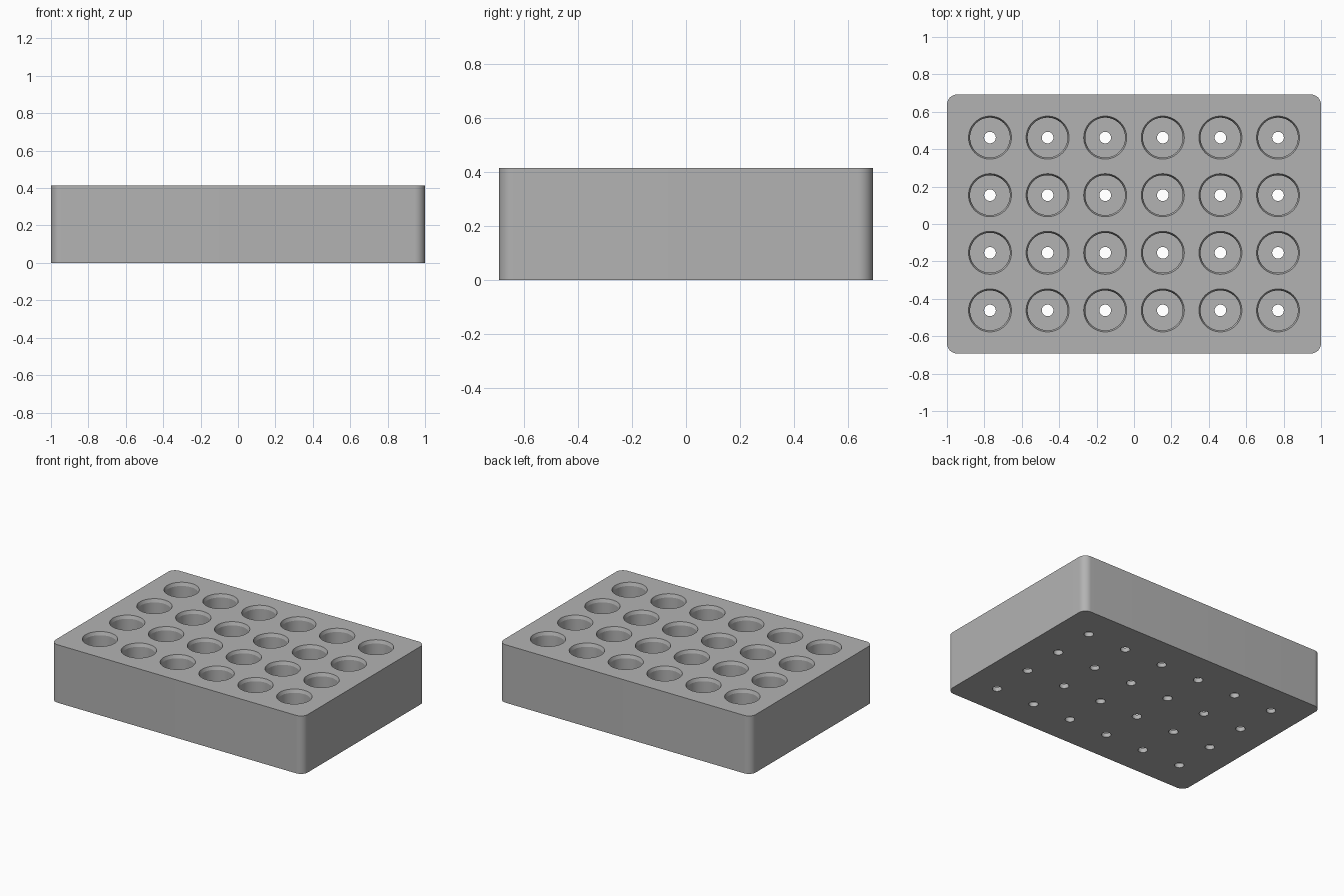
import bpy, bmesh, math
from mathutils import Matrix

WIDTH, DEPTH, HEIGHT = 2.0, 1.385, 0.415
CORNER, FLOOR, PITCH = 0.055, 0.031, 0.308
COLUMNS, ROWS = 6, 4
BORE_R, RIM_R, DRAIN_R, CHAMFER = 0.1065, 0.115, 0.031, 0.023

cube = bpy.data.objects.get("Cube")
if cube:
    bpy.data.objects.remove(cube)

# Single grey material
grey = bpy.data.materials.new("plain grey")
grey.use_nodes = True
colour = (0.45, 0.45, 0.45, 1)
grey.diffuse_color = colour
grey.node_tree.nodes["Principled BSDF"].inputs["Base Color"].default_value = colour


def make_object(name, bm):
    bmesh.ops.recalc_face_normals(bm, faces=bm.faces)
    mesh = bpy.data.meshes.new(name)
    bm.to_mesh(mesh)
    bm.free()
    mesh.materials.append(grey)
    obj = bpy.data.objects.new(name, mesh)
    bpy.context.collection.objects.link(obj)
    return obj


def add_turned(bm, profile, x, y, sides=64):
    """Closed turned solid from (radius, height) pairs, bottom to top."""
    rings = []
    for r, z in profile:
        ring = bmesh.ops.create_circle(
            bm, segments=sides, radius=r, matrix=Matrix.Translation((x, y, z)))
        rings.append(ring["verts"])
    for low, high in zip(rings, rings[1:]):
        for i in range(sides):
            j = (i + 1) % sides
            bm.faces.new((low[i], low[j], high[j], high[i]))
    bm.faces.new(rings[0])
    bm.faces.new(rings[-1])


# Block with rounded upright corners
bm = bmesh.new()
bmesh.ops.create_cube(bm, size=1, matrix=Matrix.Translation((0, 0, HEIGHT / 2))
                      @ Matrix.Diagonal((WIDTH, DEPTH, HEIGHT, 1)))
upright = [e for e in bm.edges
           if abs(e.verts[0].co.z - e.verts[1].co.z) > HEIGHT / 2]
bmesh.ops.bevel(bm, geom=upright, offset=CORNER, segments=12, profile=0.5,
                affect='EDGES')
rack = make_object("rack_block", bm)

# Wells: drain hole, flat floor, bore and chamfered rim
bm = bmesh.new()
over = 0.05
profile = [(DRAIN_R, -over), (DRAIN_R, FLOOR), (BORE_R, FLOOR),
           (BORE_R, HEIGHT - CHAMFER), (RIM_R, HEIGHT), (RIM_R, HEIGHT + over)]
for col in range(COLUMNS):
    for row in range(ROWS):
        add_turned(bm, profile, (col - (COLUMNS - 1) / 2) * PITCH,
                   (row - (ROWS - 1) / 2) * PITCH)
cutter = make_object("well_cutter", bm)
cutter.hide_render = True

cut = rack.modifiers.new("wells", 'BOOLEAN')
cut.operation = 'DIFFERENCE'
cut.solver = 'EXACT'
cut.object = cutter

# Apply the cut, then drop the helper
bpy.ops.object.select_all(action='DESELECT')
bpy.context.view_layer.objects.active = rack
rack.select_set(True)
bpy.ops.object.modifier_apply(modifier=cut.name)
bpy.data.objects.remove(cutter)
bpy.ops.object.shade_smooth_by_angle(angle=math.radians(15))
